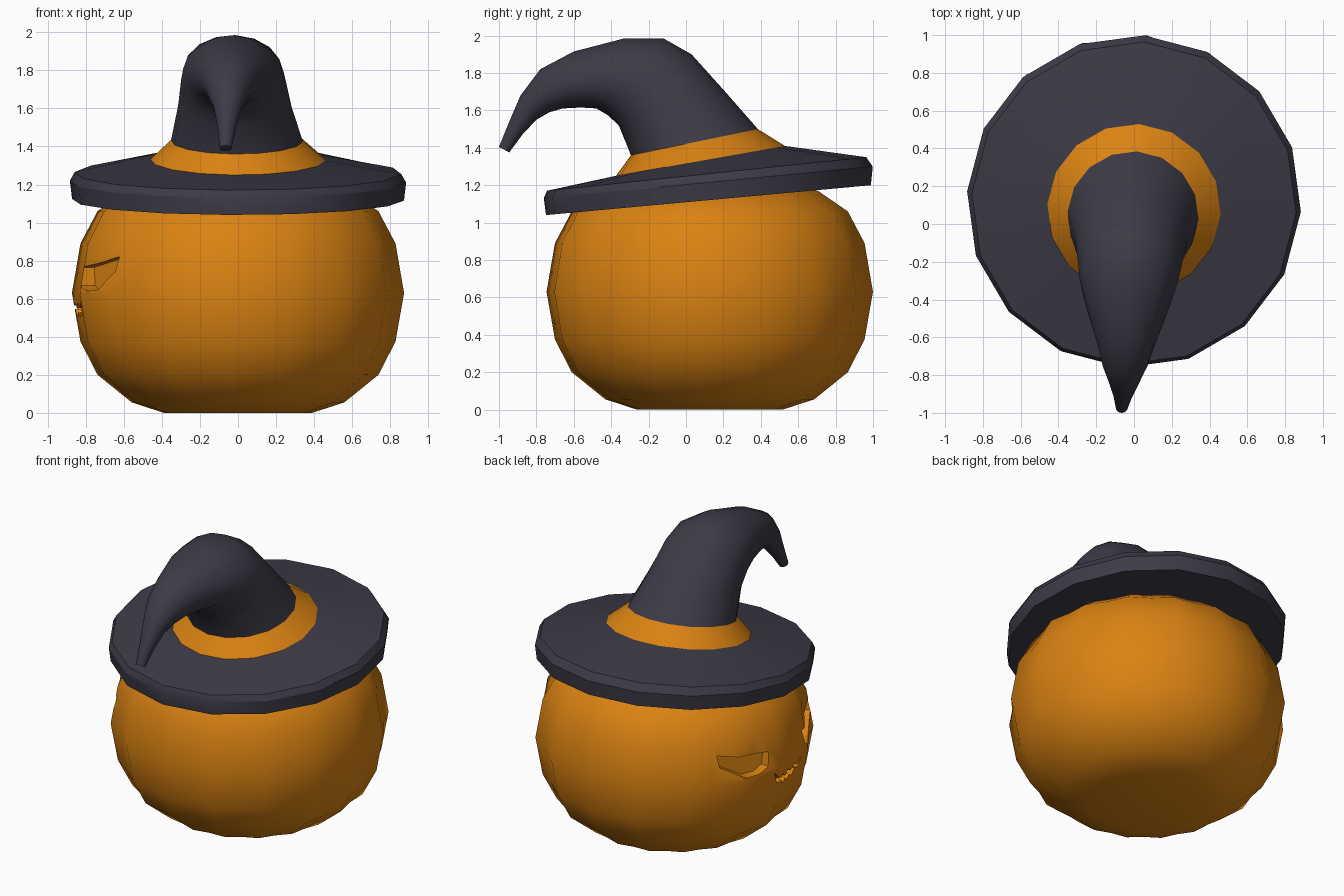
import bpy, bmesh, math
from mathutils import Vector

if "Cube" in bpy.data.objects:
    bpy.data.objects.remove(bpy.data.objects["Cube"])

CY = 0.127            # centre of the pumpkin in y
FACE_TURN = 3         # carved face looks toward -x, turned slightly to the front
SIDES = 16


def material(name, rgb):
    m = bpy.data.materials.new(name)
    m.diffuse_color = (*rgb, 1)
    m.use_nodes = True
    m.node_tree.nodes["Principled BSDF"].inputs["Base Color"].default_value = m.diffuse_color
    return m


orange = material("orange", (0.70, 0.225, 0.006))
charcoal = material("charcoal", (0.046, 0.043, 0.062))


def loft(name, rings, mat, cap_start=True, cap_end=True, angle=35):
    """Skin a list of closed rings of points into one smooth object."""
    bm = bmesh.new()
    loops = [[bm.verts.new(p) for p in ring] for ring in rings]
    for a, b in zip(loops, loops[1:]):
        n = len(a)
        for i in range(n):
            j = (i + 1) % n
            bm.faces.new((a[i], a[j], b[j], b[i]))
    if cap_start:
        bm.faces.new(loops[0][::-1])
    if cap_end:
        bm.faces.new(loops[-1])
    bmesh.ops.recalc_face_normals(bm, faces=bm.faces)
    me = bpy.data.meshes.new(name)
    bm.to_mesh(me)
    bm.free()
    me.materials.append(mat)
    ob = bpy.data.objects.new(name, me)
    bpy.context.collection.objects.link(ob)
    smooth(me, angle)
    return ob


def smooth(me, angle):
    me.shade_smooth()
    me.set_sharp_from_angle(angle=math.radians(angle))


# Pumpkin: ribbed rings, every second column is a groove
profile = [(0.39, 0.0), (0.56, 0.055), (0.74, 0.2), (0.83, 0.375), (0.875, 0.63),
           (0.83, 0.89), (0.74, 1.06), (0.58, 1.17), (0.40, 1.21)]


def pumpkin_ring(r, z):
    pts = []
    for k in range(2 * SIDES):
        a = math.radians(-83) + math.pi * k / SIDES
        rr = r * (0.965 if k % 2 == 0 else 1.0)
        pts.append((rr * math.cos(a), CY + rr * math.sin(a), z))
    return pts


pumpkin = loft("pumpkin", [pumpkin_ring(r, z) for r, z in profile], orange)


# Carved face: cutters outlined in (degrees from face centre, height)
def face_cutter(name, outline, side=1):
    rings = []
    for r in (0.785, 1.0):
        ring = []
        for deg, z in outline:
            a = math.radians(side * deg + FACE_TURN)
            ring.append((-r * math.cos(a), CY - r * math.sin(a), z))
        rings.append(ring)
    ob = loft(name, rings, orange)
    ob.hide_render = True
    return ob


eye = [(13, 0.765), (39, 0.82), (38, 0.74), (26, 0.645), (19, 0.64), (14, 0.67)]
upper = [(3, 0.55), (5.5, 0.58), (8, 0.565), (11, 0.615)]
lower = [(9, 0.535), (6.5, 0.545), (4.5, 0.505), (2, 0.53)]
half = upper + lower
mouth = [(0, 0.58)] + half + [(0, 0.50)] + [(-d, z) for d, z in reversed(half)]

cutters = [face_cutter("eye_cutter", eye, 1), face_cutter("eye_cutter", eye, -1),
           face_cutter("mouth_cutter", mouth)]
for c in cutters:
    mod = pumpkin.modifiers.new("carve", 'BOOLEAN')
    mod.operation = 'DIFFERENCE'
    mod.solver = 'EXACT'
    mod.object = c
bpy.context.view_layer.update()
carved = bpy.data.meshes.new_from_object(
    pumpkin.evaluated_get(bpy.context.evaluated_depsgraph_get()))
pumpkin.modifiers.clear()
pumpkin.data = carved
smooth(carved, 35)
for c in cutters:
    bpy.data.objects.remove(c)


# Hat: each ring is given by its back and front point (y, z) in side view
def hat_ring(yb, zb, yf, zf, x=0.0):
    mid = Vector((x, (yb + yf) / 2, (zb + zf) / 2))
    u = Vector((0, (yb - yf) / 2, (zb - zf) / 2))
    v = Vector((u.length, 0, 0))
    pts = []
    for k in range(SIDES):
        a = 2 * math.pi * k / SIDES + math.radians(3.5)
        pts.append(mid + u * math.cos(a) + v * math.sin(a))
    return pts


band_base = (0.53, 1.41, -0.375, 1.25)
band_top = (0.385, 1.50, -0.295, 1.36, -0.005)

brim = [(0.99, 1.20, -0.75, 1.04), (1.0, 1.30, -0.762, 1.13),
        (0.965, 1.35, -0.745, 1.17), band_base]
loft("hat_brim", [hat_ring(*r) for r in brim], charcoal, cap_end=False, angle=30)

loft("hat_band", [hat_ring(*band_base), hat_ring(*band_top)], orange, False, False)

# Bent cone curling forward to a blunt tip
cone = [(0.21, 1.70, -0.36, 1.52), (0.03, 1.90, -0.42, 1.575), (-0.12, 1.985, -0.48, 1.61),
        (-0.33, 1.985, -0.56, 1.615), (-0.60, 1.915, -0.66, 1.61), (-0.78, 1.82, -0.73, 1.59),
        (-0.885, 1.68, -0.80, 1.55), (-0.945, 1.54, -0.875, 1.47), (-1.0, 1.405, -0.945, 1.375)]
rings = [hat_ring(*band_top)]
for i, r in enumerate(cone):
    rings.append(hat_ring(*r, x=-0.01 - 0.055 * (i + 1) / len(cone)))
loft("hat_cone", rings, charcoal, cap_start=False, angle=50)
